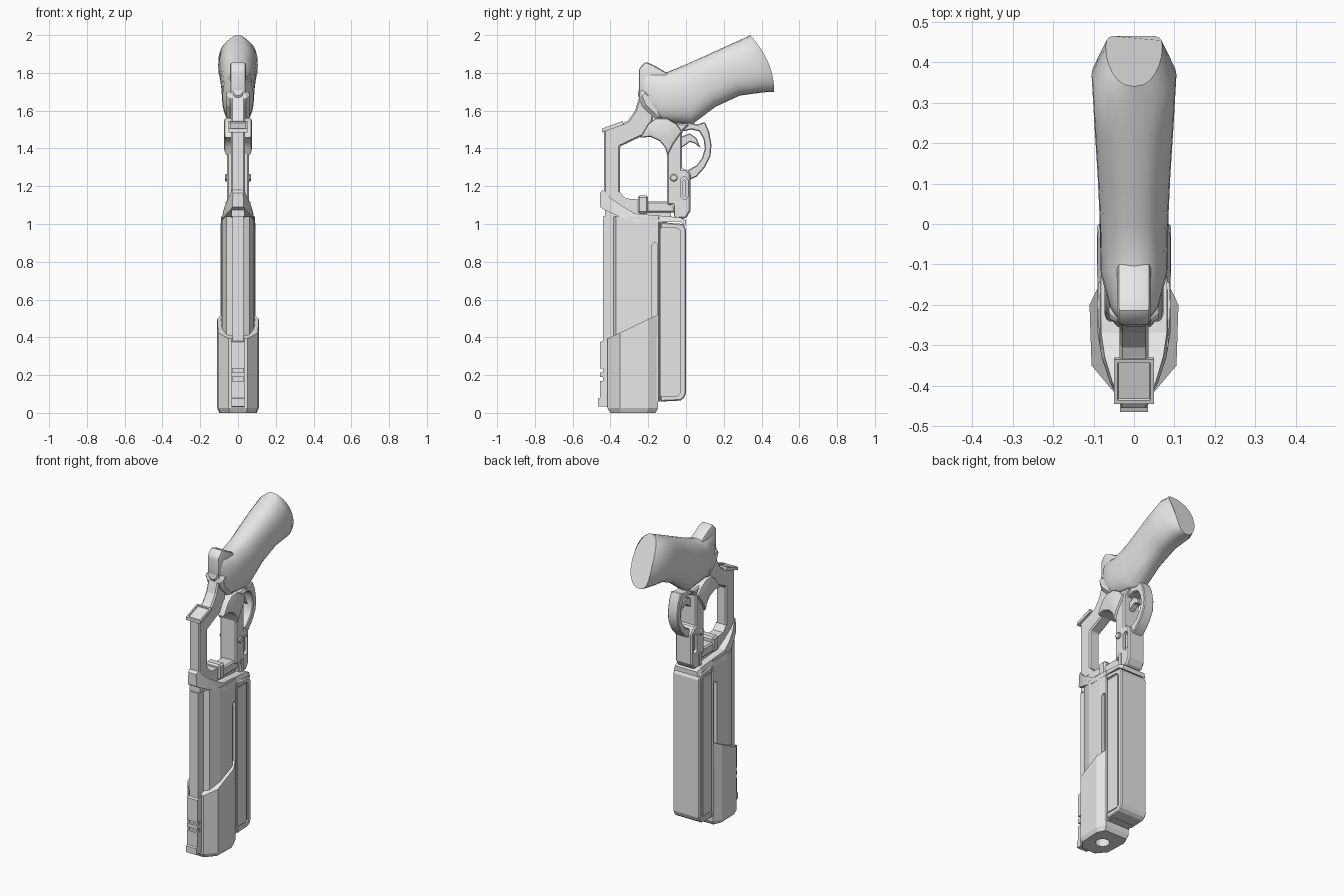
import bpy, bmesh, math

gun_grey = bpy.data.materials.new("plain_grey")
gun_grey.diffuse_color = (0.8, 0.8, 0.8, 1)


def activate(ob):
    bpy.ops.object.select_all(action='DESELECT')
    bpy.context.view_layer.objects.active = ob
    ob.select_set(True)


def apply(ob, mod):
    activate(ob)
    bpy.ops.object.modifier_apply(modifier=mod.name)


def loft(name, rings, smooth=False, bevel=0, segs=1):
    """Skin a list of equal point rings and cap both ends."""
    bm = bmesh.new()
    vr = [[bm.verts.new(p) for p in r] for r in rings]
    n = len(vr[0])
    for a, b in zip(vr, vr[1:]):
        for i in range(n):
            j = (i + 1) % n
            bm.faces.new((a[i], a[j], b[j], b[i]))
    bm.faces.new(vr[0][::-1])
    bm.faces.new(vr[-1])
    bmesh.ops.recalc_face_normals(bm, faces=bm.faces)
    me = bpy.data.meshes.new(name)
    bm.to_mesh(me)
    bm.free()
    me.materials.append(gun_grey)
    ob = bpy.data.objects.new(name, me)
    bpy.context.collection.objects.link(ob)
    if bevel:
        m = ob.modifiers.new("bevel", 'BEVEL')
        m.width, m.segments, m.limit_method = bevel, segs, 'ANGLE'
        m.angle_limit = math.radians(40)
        apply(ob, m)
    if smooth:
        activate(ob)
        bpy.ops.object.shade_smooth_by_angle(angle=math.radians(35))
    return ob


def prism(name, pts, x0, x1=None, **kw):
    """Extrude a side (y, z) profile across x; one width means symmetric."""
    if x1 is None:
        x0, x1 = -x0, x0
    return loft(name, [[(x, y, z) for y, z in pts] for x in (x0, x1)], **kw)


def rect(y0, y1, z0, z1):
    return [(y0, z0), (y1, z0), (y1, z1), (y0, z1)]


def slot(y0, y1, z0, z1):
    """Upright slot profile with rounded ends."""
    r, c = (y1 - y0) / 2, (y0 + y1) / 2
    arc = [math.pi * i / 6 for i in range(7)]
    return ([(c + r * math.cos(a), z1 - r + r * math.sin(a)) for a in arc] +
            [(c - r * math.cos(a), z0 + r - r * math.sin(a)) for a in arc])


def cut(ob, cutter):
    m = ob.modifiers.new("cut", 'BOOLEAN')
    m.operation, m.object, m.solver = 'DIFFERENCE', cutter, 'EXACT'
    apply(ob, m)
    bpy.data.objects.remove(cutter)


def section(half, z, s=1, cy=-0.28):
    """Mirror a half (x, y) outline; z may depend on y."""
    full = half + [(-x, y) for x, y in half[::-1]]
    return [(x * s, cy + (y - cy) * s, z(y) if callable(z) else z) for x, y in full]


# Barrel body with front rib and side slots
half = [(0.03, -0.44), (0.03, -0.385), (0.06, -0.37), (0.085, -0.30), (0.09, -0.20),
        (0.088, -0.145), (0.07, -0.14), (0.07, -0.10)]
barrel = loft("barrel_body", [section(half, 0.06), section(half, 1.04)])
for s in (-1, 1):
    cut(barrel, prism("cutter", slot(-0.18, -0.15, 0.40, 0.90), s * 0.07, s * 0.12))

# Muzzle sleeve with sloping top and bore
half = [(0.05, -0.415), (0.105, -0.35), (0.11, -0.20), (0.085, -0.148)]
sleeve = loft("muzzle_sleeve", [section(half, 0, 0.9), section(half, 0.025),
                                section(half, lambda y: 0.40 + (y + 0.40) * 0.48)])
bore = [[(0.042 * math.cos(a), -0.28 + 0.042 * math.sin(a), z)
         for a in [math.tau * i / 16 for i in range(16)]] for z in (-0.1, 0.25)]
cut(sleeve, loft("cutter", bore))

# Front sight rail with two notches and a foot
rail = prism("sight_rail", [(-0.38, 0.03), (-0.465, 0.035), (-0.465, 0.075), (-0.455, 0.08),
                            (-0.455, 0.375), (-0.38, 0.40)], 0.035)
for z in (0.17, 0.215):
    cut(rail, prism("cutter", rect(-0.48, -0.43, z, z + 0.02), 0.06))

# Rear housing below the barrel: raised shell around a recessed side panel
shell = prism("rear_housing", [(-0.135, 0.06), (-0.03, 0.065), (-0.01, 0.08), (0, 0.105),
                               (0, 0.97), (-0.015, 1.0), (-0.135, 1.01)], 0.092,
              bevel=0.006)
panel = [(-0.2, 0.09), (-0.045, 0.09), (-0.03, 0.105), (-0.03, 0.965), (-0.05, 0.98), (-0.2, 0.98)]
for s in (-1, 1):
    cut(shell, prism("cutter", panel, s * 0.083, s * 0.12))
    prism("housing_panel", [(-0.13, 0.10), (-0.042, 0.10), (-0.042, 0.97), (-0.13, 0.97)],
          s * 0.08, s * 0.088)

# Collar band sweeping from the front down to the rear: (y, low z, high z, half width)
stations = [(-0.455, 1.09, 1.165, 0.03), (-0.44, 1.08, 1.18, 0.036), (-0.39, 1.055, 1.13, 0.06),
            (-0.33, 1.03, 1.09, 0.08), (-0.27, 1.01, 1.055, 0.09), (-0.03, 1.01, 1.035, 0.09),
            (0, 0.99, 1.02, 0.085)]
loft("collar_band", [[(-w, y, a), (w, y, a), (w * 0.9, y, b), (-w * 0.9, y, b)]
                     for y, a, b, w in stations])

# Frame floor, front strut and neck
prism("frame_floor", [(-0.43, 1.04), (-0.43, 1.17), (-0.35, 1.17), (-0.32, 1.135), (-0.25, 1.13),
                      (-0.24, 1.07), (-0.08, 1.07), (-0.08, 1.02), (-0.27, 1.02)], 0.035)
prism("front_strut", [(-0.435, 1.12), (-0.435, 1.50), (-0.33, 1.535), (-0.305, 1.55),
                      (-0.27, 1.60), (-0.245, 1.68), (-0.16, 1.64), (-0.19, 1.48),
                      (-0.245, 1.46), (-0.35, 1.41), (-0.35, 1.12)], 0.036, bevel=0.008)

# Sight block with a recessed top
sight = prism("sight_block", [(-0.445, 1.485), (-0.445, 1.505), (-0.335, 1.545), (-0.33, 1.525)],
              0.05)
bm = bmesh.new()
bm.from_mesh(sight.data)
bm.normal_update()
top = [f for f in bm.faces if f.normal.z > 0.8]
bmesh.ops.inset_region(bm, faces=top, thickness=0.013, depth=0)
bmesh.ops.inset_region(bm, faces=top, thickness=0.003, depth=-0.008)
bm.to_mesh(sight.data)
bm.free()

# Rear column with recessed side slots
column = prism("rear_column", [(-0.10, 1.10), (-0.10, 1.40), (-0.12, 1.54), (0.02, 1.53),
                               (-0.02, 1.49), (-0.02, 1.29), (0.0, 1.29), (0.025, 1.265),
                               (0.025, 1.07), (0.0, 1.03), (-0.06, 1.03), (-0.07, 1.10)],
               0.058, bevel=0.008)
for s in (-1, 1):
    cut(column, prism("cutter", slot(-0.028, 0.01, 1.13, 1.25), s * 0.04, s * 0.1))
    prism("slot_insert", slot(-0.018, 0.0, 1.145, 1.235), s * 0.03, s * 0.05)
    prism("column_tab", rect(-0.06, -0.04, 1.04, 1.12), s * 0.05, s * 0.065)

# Cross pin, crane arm and crane block
prism("cross_pin", slot(-0.085, -0.045, 1.225, 1.265), 0.07, bevel=0.006)
prism("crane_arm", rect(-0.21, -0.04, 1.06, 1.12), 0.045, bevel=0.008)
prism("crane_block", rect(-0.255, -0.20, 1.055, 1.15), 0.05, bevel=0.01)

# Curved shield over the window
prism("arched_shield", [(-0.245, 1.455), (-0.19, 1.462), (-0.14, 1.44), (-0.11, 1.405),
                        (-0.098, 1.36), (-0.07, 1.42), (-0.02, 1.49), (-0.05, 1.53),
                        (-0.10, 1.56), (-0.16, 1.56), (-0.20, 1.53)], 0.073,
      bevel=0.012, segs=2, smooth=True)

# Trigger guard and trigger
prism("trigger_guard", [(0.01, 1.23), (0.055, 1.25), (0.10, 1.30), (0.13, 1.36), (0.135, 1.42),
                        (0.122, 1.49), (0.10, 1.54), (0.06, 1.527), (0.0, 1.54), (-0.02, 1.49),
                        (0.03, 1.50), (0.07, 1.49), (0.093, 1.45), (0.10, 1.40), (0.085, 1.35),
                        (0.055, 1.31), (0.01, 1.285)], 0.035, bevel=0.005, smooth=True)
prism("trigger", [(-0.03, 1.40), (-0.03, 1.46), (0.02, 1.48), (0.055, 1.455), (0.078, 1.40),
                  (0.05, 1.425), (0.02, 1.435), (0.0, 1.42)], 0.018, bevel=0.004)

# Grip: rounded sections given as top point, bottom point, half width, outward bow
grip = [(-0.235, 1.80, -0.255, 1.68, 0.032, 0), (-0.20, 1.81, -0.21, 1.60, 0.06, 0),
        (-0.11, 1.80, -0.14, 1.545, 0.082, 0), (0.0, 1.845, 0.03, 1.525, 0.085, 0),
        (0.09, 1.885, 0.155, 1.62, 0.09, 0), (0.21, 1.94, 0.285, 1.68, 0.098, 0),
        (0.31, 1.985, 0.41, 1.697, 0.105, 0.01), (0.34, 2.0, 0.465, 1.70, 0.07, 0.035)]
rings = []
for ty, tz, by, bz, w, bow in grip:
    ring = []
    for i in range(24):
        a = math.tau * i / 24
        c, s = [math.copysign(abs(v) ** 0.85, v) for v in (math.cos(a), math.sin(a))]
        t = (1 - c) / 2
        ring.append((w * s, ty + (by - ty) * t + bow * (1 - c * c), tz + (bz - tz) * t))
    rings.append(ring)
loft("grip", rings, smooth=True)

# Spur on top of the grip and the flared neck collar under it
prism("grip_spur", [(-0.25, 1.68), (-0.25, 1.82), (-0.215, 1.86), (-0.17, 1.84), (-0.10, 1.80),
                    (-0.05, 1.74), (-0.16, 1.66)], 0.042, bevel=0.015, segs=2, smooth=True)
prism("neck_collar", [(-0.257, 1.685), (-0.23, 1.62), (-0.15, 1.545), (-0.11, 1.55),
                      (-0.16, 1.67), (-0.22, 1.72)], 0.062, bevel=0.02)
